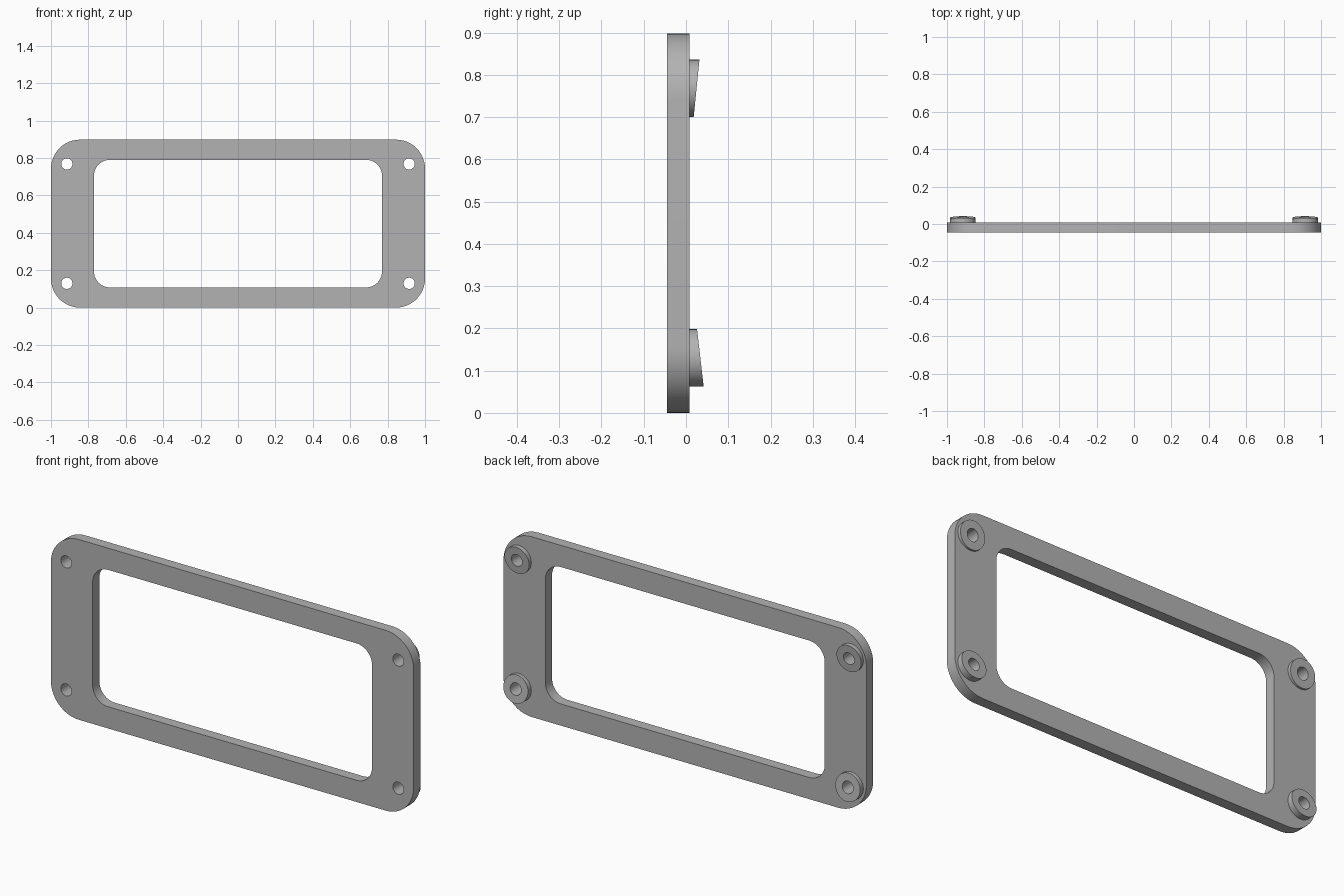
import bpy, bmesh, math
from mathutils import Vector

cube = bpy.data.objects.get("Cube")
if cube:
    bpy.data.objects.remove(cube)

grey = bpy.data.materials.new("plain grey")
grey.use_nodes = True
colour = (0.45, 0.45, 0.45, 1)
grey.diffuse_color = colour
grey.node_tree.nodes["Principled BSDF"].inputs["Base Color"].default_value = colour

FRONT, BACK = -0.045, 0.008
MID = 0.449
HOLE = 0.03


def rounded_rect(half_x, half_z, r, steps=12):
    """Rounded rectangle outline in x, z, centred on the plate."""
    pts = []
    for i, (sx, sz) in enumerate([(1, 1), (-1, 1), (-1, -1), (1, -1)]):
        for k in range(steps + 1):
            a = math.pi / 2 * (i + k / steps)
            pts.append((sx * (half_x - r) + r * math.cos(a),
                        MID + sz * (half_z - r) + r * math.sin(a)))
    return pts


def circle(cx, cz, r, steps=40):
    return [(cx + r * math.cos(2 * math.pi * k / steps),
             cz + r * math.sin(2 * math.pi * k / steps)) for k in range(steps)]


def pierced_solid(name, outlines, front, back, front_cap=True):
    """Extrude outlines (outer first, then holes) from front to back(z)."""
    bm = bmesh.new()
    caps = ([], [])
    for pts in outlines:
        n = len(pts)
        rings = [[bm.verts.new((x, y(z), z)) for x, z in pts] for y in (front, back)]
        for i in range(n):
            j = (i + 1) % n
            side = bm.faces.new((rings[0][i], rings[0][j], rings[1][j], rings[1][i]))
            for cap, ring in zip(caps, rings):
                cap.append(bm.edges.get((ring[i], ring[j])))
    for cap, wanted, direction in zip(caps, (front_cap, True), (-1, 1)):
        if wanted:
            bmesh.ops.triangle_fill(bm, edges=cap, use_beauty=True,
                                    normal=Vector((0, direction, 0)))
    bmesh.ops.recalc_face_normals(bm, faces=bm.faces)
    mesh = bpy.data.meshes.new(name)
    bm.to_mesh(mesh)
    bm.free()
    mesh.materials.append(grey)
    obj = bpy.data.objects.new(name, mesh)
    bpy.context.collection.objects.link(obj)
    bpy.ops.object.select_all(action='DESELECT')
    obj.select_set(True)
    bpy.context.view_layer.objects.active = obj
    bpy.ops.object.shade_smooth_by_angle(angle=math.radians(30))
    return obj


# Screw positions; each boss has its own sloped rear end
bosses = [(sx * 0.915, z, depth, slope, f"{row}_{side}_boss")
          for sx, side in ((1, "left"), (-1, "right"))
          for z, depth, slope, row in ((0.768, 0.025, 0.1, "upper"),
                                       (0.13, 0.034, -0.115, "lower"))]

# Frame plate with window and screw holes
pierced_solid("frame_plate",
              [rounded_rect(1.0, 0.449, 0.155), rounded_rect(0.77, 0.341, 0.085)]
              + [circle(x, z, HOLE) for x, z, *_ in bosses],
              lambda z: FRONT, lambda z: BACK)

# Wedge-ended bosses around the holes on the back
for x, cz, depth, slope, name in bosses:
    pierced_solid(name, [circle(x, cz, 0.068), circle(x, cz, HOLE)],
                  lambda z: BACK,
                  lambda z: depth + slope * (z - cz),
                  front_cap=False)
